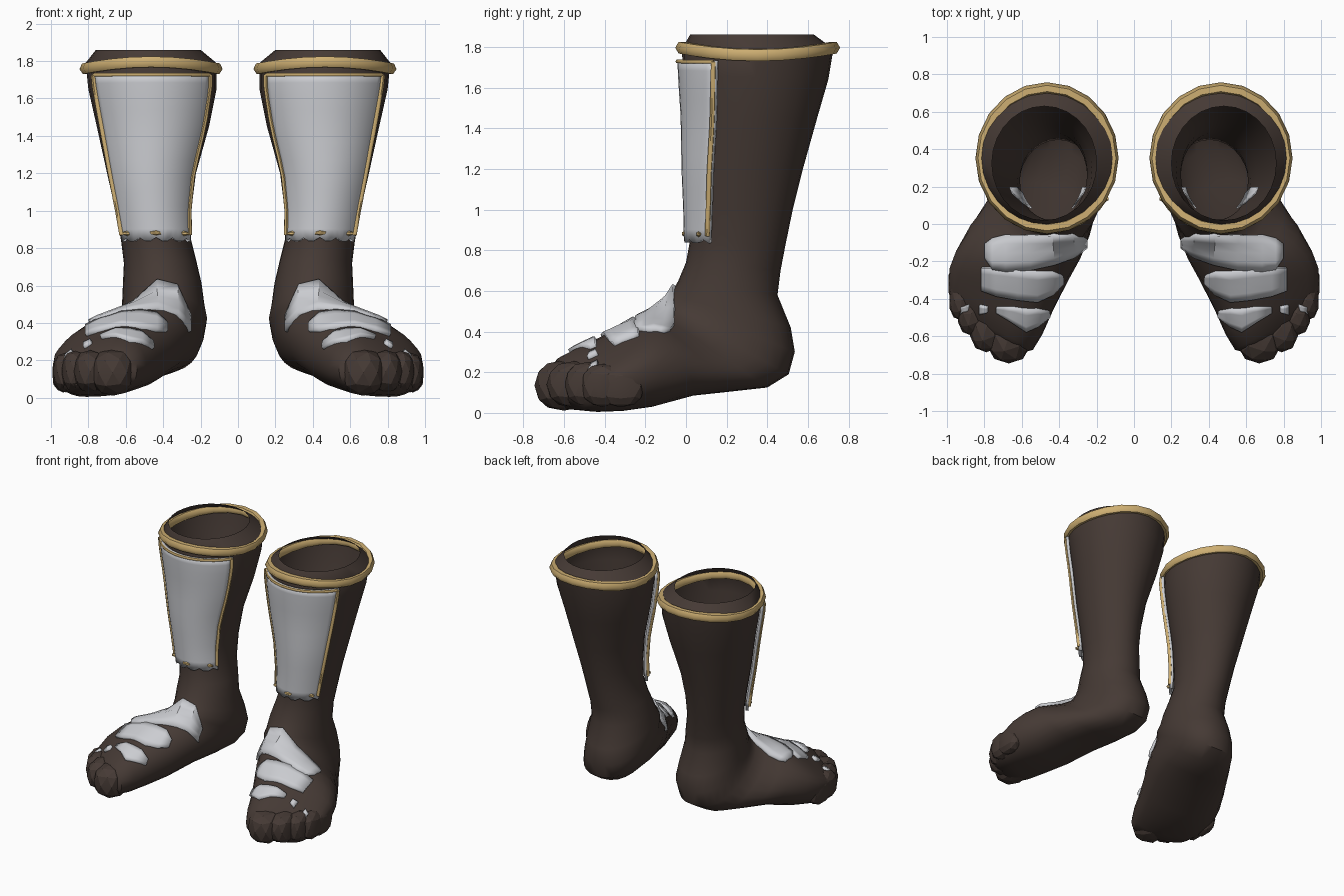
import bpy, bmesh, math
from mathutils import Vector
from mathutils.bvhtree import BVHTree

if "Cube" in bpy.data.objects:
    bpy.data.objects.remove(bpy.data.objects["Cube"])


def material(name, rgb):
    m = bpy.data.materials.new(name)
    m.diffuse_color = (*rgb, 1)
    m.use_nodes = True
    m.node_tree.nodes["Principled BSDF"].inputs["Base Color"].default_value = m.diffuse_color
    return m


LEATHER = material("dark_brown_leather", (0.060, 0.042, 0.035))
STEEL = material("pale_steel", (0.60, 0.61, 0.64))
GOLD = material("gold_trim", (0.62, 0.43, 0.17))


def finish(name, bm, mat, angle=40, thickness=0):
    """Turn a bmesh into an object, mirrored to make the pair."""
    bmesh.ops.recalc_face_normals(bm, faces=bm.faces)
    me = bpy.data.meshes.new(name)
    bm.to_mesh(me)
    ob = bpy.data.objects.new(name, me)
    bpy.context.collection.objects.link(ob)
    me.materials.append(mat)
    bpy.context.view_layer.objects.active = ob
    ob.select_set(True)
    if angle:
        bpy.ops.object.shade_smooth_by_angle(angle=math.radians(angle))
    ob.select_set(False)
    if thickness:
        so = ob.modifiers.new("thickness", 'SOLIDIFY')
        so.thickness, so.offset = thickness, 0
    mi = ob.modifiers.new("pair", 'MIRROR')
    mi.use_mirror_merge = False
    return ob


def grid(rows, cyclic=False):
    """Skin rows of points with quads."""
    bm = bmesh.new()
    vs = [[bm.verts.new(p) for p in r] for r in rows]
    n = len(rows[0])
    for a, b in zip(vs, vs[1:]):
        for i in range(n if cyclic else n - 1):
            j = (i + 1) % n
            bm.faces.new((a[i], a[j], b[j], b[i]))
    return bm, vs


def tube(name, pts, r, cyclic=False):
    """Gold bead along a path."""
    cu = bpy.data.curves.new(name, 'CURVE')
    cu.dimensions = '3D'
    cu.bevel_depth, cu.bevel_resolution, cu.use_fill_caps = r, 1, True
    sp = cu.splines.new('POLY')
    sp.points.add(len(pts) - 1)
    for p, q in zip(sp.points, pts):
        p.co = (*q, 1)
    sp.use_cyclic_u = cyclic
    tmp = bpy.data.objects.new(name + "_path", cu)
    me = bpy.data.meshes.new_from_object(tmp)
    bm = bmesh.new()
    bm.from_mesh(me)
    bpy.data.objects.remove(tmp)
    bpy.data.meshes.remove(me)
    return finish(name, bm, GOLD, 60)


# Cross-sections: front y, z, back y, z, inner x, outer x
LEG = [(.02, 1.86, .63, 1.86, .20, .76), (-.02, 1.79, .725, 1.79, .115, .815),
       (-.015, 1.66, .70, 1.64, .115, .80), (0, 1.45, .645, 1.45, .155, .755),
       (.005, 1.2, .575, 1.2, .225, .70), (.015, 1.0, .525, 1.0, .25, .655),
       (.02, .85, .49, .83, .25, .625), (0, .74, .465, .70, .22, .61),
       (-.04, .645, .45, .58, .195, .615)]
FOOT = [(-.08, .58, .515, .42, .18, .62), (-.105, .55, .535, .30, .165, .63),
        (-.13, .53, .505, .19, .18, .65), (-.16, .51, .40, .125, .20, .71),
        (-.19, .49, .22, .105, .23, .80), (-.22, .47, .03, .085, .28, .88),
        (-.28, .43, -.18, .03, .36, .95), (-.36, .385, -.33, .01, .43, .985),
        (-.46, .33, -.47, .005, .49, .99), (-.56, .28, -.57, .015, .54, .97),
        (-.62, .21, -.63, .06, .62, .90)]
SECTIONS = LEG + FOOT
SIDES = 28


def surf(s, t, off=0.0):
    """Point on the boot: s along the sections, t around from the front."""
    i = min(int(s), len(SECTIONS) - 2)
    f = s - i
    yf, zf, yb, zb, x0, x1 = [a + (b - a) * f for a, b in zip(SECTIONS[i], SECTIONS[i + 1])]
    w = min(1, max(0, (s - 12) / 5))          # how much this is forefoot
    heel = max(0, 1 - abs(s - 11.3) / 3)      # how much this is heel
    c, sn = math.cos(t), math.sin(t)
    e = 1 - .14 * w - (.2 * heel if c < 0 else 0)
    u = math.copysign(abs(c) ** e, c)
    v = math.copysign(abs(sn) ** e, sn)
    mid = Vector(((x0 + x1) / 2, (yf + yb) / 2, (zf + zb) / 2))
    dx = (x1 - x0) / 2 * v - .07 * w * u * (1 - abs(v))
    rel = Vector((dx, u * (yf - yb) / 2 + .5 * w * dx, u * (zf - zb) / 2))
    if u > 0:
        rel.z -= .07 * w * max(0, v) * u      # outer side slopes down
    return mid + rel + rel.normalized() * off


# Boot body: one skin from the open collar down to the toes
rows = [[surf(s, 2 * math.pi * k / SIDES) for k in range(SIDES)] for s in range(len(SECTIONS))]
bm, rings = grid(rows, True)
bm.faces.new(rings[-1])
tree = BVHTree.FromBMesh(bm)
finish("boot", bm, LEATHER)

# Chunky faceted toes, big one innermost
for i, (x, y, z, rx, ry, rz) in enumerate([
        (.67, -.60, .135, .12, .15, .128), (.79, -.55, .14, .09, .14, .118),
        (.87, -.48, .14, .075, .12, .115), (.92, -.41, .135, .07, .11, .11),
        (.935, -.32, .13, .06, .12, .105)]):
    bm = bmesh.new()
    bmesh.ops.create_icosphere(bm, subdivisions=2, radius=1)
    for v in bm.verts:                             # squared-off tips
        d = Vector([math.copysign(abs(q) ** .85, q) for q in v.co])
        v.co = Vector((x + d.x * rx, y + d.y * ry * .97, z + d.z * rz * .97))
    finish(f"toe_{i + 1}", bm, LEATHER, 15)

# Collar bead, rising a little at front and back
tube("collar_trim", [surf(1, a) + Vector((0, 0, -.012 + .018 * math.cos(2 * a)))
                     for a in [2 * math.pi * k / 20 for k in range(20)]], .033, True)

# Shin plate wrapped round the front of the leg
TOP, BOTTOM = 1.42, 6.03


def plate_point(f, g, off=.013):
    """f runs down the plate, g from -1 to 1 across it."""
    half = math.radians(59 - 1 * f)
    return surf(TOP + (BOTTOM - TOP) * f, g * half, off + .006 * f)


COLS = 14
rows = [[plate_point(r / 12, -1 + 2 * c / COLS) for c in range(COLS + 1)] for r in range(13)]
for c, p in enumerate(rows[-1]):                   # uneven lower hem
    p.z += .018 * (c % 3 == 1) - .008
bm, _ = grid(rows)
finish("shin_plate", bm, STEEL, 40, .022)

# Steel flaps of the plate showing inside the shaft
for side, name in ((-1, "inner"), (1, "outer")):
    bm, _ = grid([[surf(s, side * math.radians(a0 + (a1 - a0) * k / 3), -.016) for k in range(4)]
                  for s, a0, a1 in ((4.2, 62, 70), (5, 48, 72), (5.9, 38, 66))])
    finish(f"lining_flap_{name}", bm, STEEL, 40, .008)

# Gold edging on the shin plate: both sides and the top, then hem studs
for side, name in ((-1, "inner"), (1, "outer")):
    tube(f"shin_edge_{name}", [plate_point(.01 + .95 * k / 10, side * .97, .026)
                               for k in range(11)], .013)
tube("shin_edge_top", [plate_point(.012, -.97 + 1.94 * k / 12, .024) for k in range(13)], .010)
for i, g in enumerate((-.75, 0, .75)):
    bm = bmesh.new()
    bmesh.ops.create_icosphere(bm, subdivisions=1, radius=1)
    p = plate_point(.95, g, .022)
    for v in bm.verts:
        v.co = p + Vector((v.co.x * .034, v.co.y * .014, v.co.z * .014))
    finish(f"hem_stud_{i + 1}", bm, GOLD, 0)


def on_foot(x, y, off):
    """Point lifted off the instep above (x, y)."""
    hit, n, _, _ = tree.ray_cast(Vector((x, y, .75)), Vector((0, 0, -1)))
    if hit is None:
        hit, n, _, _ = tree.find_nearest(Vector((x, y, .36)))
    if n.z < 0:
        n = -n
    return hit + n * off


# Overlapping instep plates: x, back y, front y at stations across the foot
PLATES = {
    "instep_plate_upper": [(.265, -.07, -.12), (.33, -.05, -.17), (.43, -.05, -.21), (.55, -.055, -.24),
                           (.68, -.06, -.25), (.75, -.08, -.24), (.79, -.11, -.18)],
    "instep_plate_middle": [(.385, -.27, -.31), (.44, -.25, -.37), (.52, -.25, -.41), (.62, -.24, -.40),
                            (.73, -.23, -.38), (.81, -.23, -.35)],
    "instep_plate_lower": [(.46, -.46, -.49), (.52, -.45, -.54), (.58, -.45, -.57), (.65, -.44, -.52),
                           (.73, -.44, -.47)],
    "toe_chip_inner": [(.78, -.44, -.47), (.82, -.43, -.48)],
    "toe_chip_outer": [(.88, -.43, -.46), (.92, -.44, -.475)],
}
for name, stations in PLATES.items():
    n = len(stations) - 1
    rows = [[on_foot(x, yb + (yf - yb) * r / 4,
                     .016 + .026 * r / 4 + .016 * math.sin(math.pi * k / n))
             for k, (x, yb, yf) in enumerate(stations)] for r in range(5)]
    bm, _ = grid(rows)
    finish(name, bm, STEEL, 30, .042)
